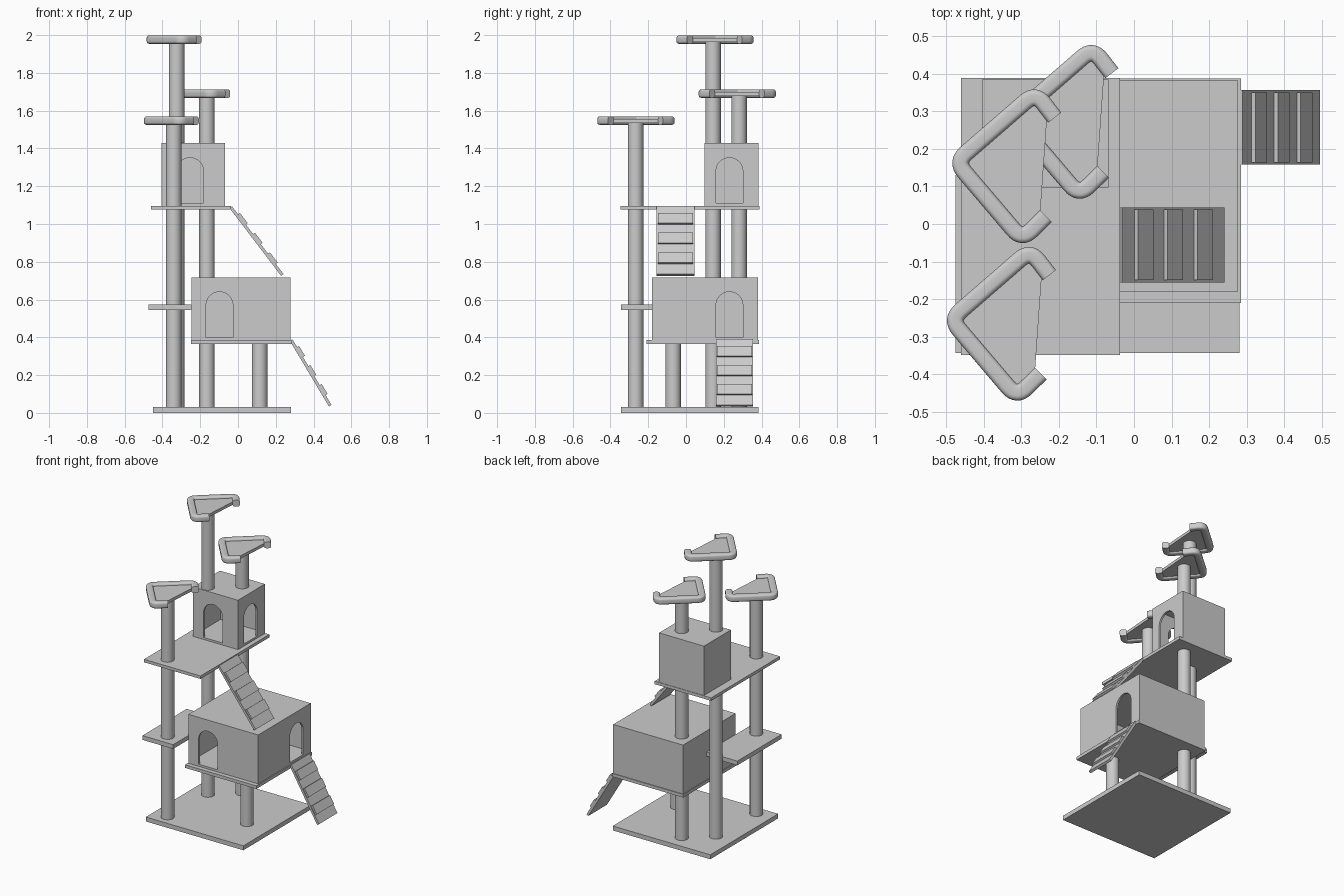
import bpy, bmesh, math
from mathutils import Vector, Matrix

if "Cube" in bpy.data.objects:
    bpy.data.objects.remove(bpy.data.objects["Cube"])


def finish(name, bm, smooth=False):
    bmesh.ops.recalc_face_normals(bm, faces=bm.faces)
    me = bpy.data.meshes.new(name)
    bm.to_mesh(me)
    bm.free()
    ob = bpy.data.objects.new(name, me)
    bpy.context.collection.objects.link(ob)
    if smooth:
        bpy.ops.object.select_all(action='DESELECT')
        bpy.context.view_layer.objects.active = ob
        ob.select_set(True)
        bpy.ops.object.shade_smooth_by_angle(angle=math.radians(40))
    return ob


def box(name, x, y, z):
    bm = bmesh.new()
    size = Matrix.Diagonal((x[1] - x[0], y[1] - y[0], z[1] - z[0], 1))
    mid = Matrix.Translation((sum(x) / 2, sum(y) / 2, sum(z) / 2))
    bmesh.ops.create_cube(bm, size=1, matrix=mid @ size)
    return finish(name, bm)


def post(name, x, y, z0, z1, r=0.041):
    bm = bmesh.new()
    bmesh.ops.create_cone(bm, cap_ends=True, segments=32, radius1=r, radius2=r,
                          depth=z1 - z0, matrix=Matrix.Translation((x, y, (z0 + z1) / 2)))
    return finish(name, bm, True)


def prism(name, pts, vec):
    bm = bmesh.new()
    face = bm.faces.new([bm.verts.new(p) for p in pts])
    ext = bmesh.ops.extrude_face_region(bm, geom=[face], use_keep_orig=True)
    bmesh.ops.translate(bm, vec=vec, verts=[v for v in ext['geom'] if isinstance(v, bmesh.types.BMVert)])
    return finish(name, bm)


def arch(c, z0, z1, hw=0.071, n=16):
    spring = z1 - hw
    curve = [(c + hw * math.cos(math.pi * i / n), spring + hw * math.sin(math.pi * i / n)) for i in range(n + 1)]
    return [(c - hw, z0), (c + hw, z0)] + curve


# Hollow house with arched doors in the front and right walls
def house(name, x, y, z, front_c, right_c, t=0.013):
    ob = box(name, x, y, z)
    d0, d1 = z[0] + 0.014, z[0] + 0.255
    cutters = [
        box("cavity_cutter", (x[0] + t, x[1] - t), (y[0] + t, y[1] - t), (z[0] + t, z[1] - t)),
        prism("front_door_cutter", [(a, y[0] - 0.05, b) for a, b in arch(front_c, d0, d1)], (0, 0.1, 0)),
        prism("right_door_cutter", [(x[1] - 0.05, a, b) for a, b in arch(right_c, d0, d1)], (0.1, 0, 0))]
    bpy.context.view_layer.objects.active = ob
    for c in cutters:
        m = ob.modifiers.new("cut", 'BOOLEAN')
        m.operation, m.solver, m.object = 'DIFFERENCE', 'EXACT', c
        bpy.ops.object.modifier_apply(modifier=m.name)
        bpy.data.objects.remove(c)


# Sloping ramp with three raised treads
def ramp(name, top, bottom, y, treads):
    a, b = Vector((top[0], 0, top[1])), Vector((bottom[0], 0, bottom[1]))
    d = (b - a).normalized()
    n = Vector((-d.z, 0, d.x))

    def slab(label, s0, s1, h0, h1, inset):
        pts = [a + d * s + n * h for s, h in ((s0, h0), (s1, h0), (s1, h1), (s0, h1))]
        for p in pts:
            p.y = y[0] + inset
        prism(label, pts, (0, y[1] - y[0] - 2 * inset, 0))

    length = (b - a).length
    slab(name, 0, length, -0.016, 0, 0)
    for i, (f0, f1) in enumerate(treads):
        slab(f"{name}_tread_{i + 1}", f0 * length, f1 * length, -0.001, 0.012, 0.006)


# Perch: padded rim swept along an open triangle, around a flat panel
RIM = [(-0.211, 0.283), (-0.262, 0.349), (-0.474, 0.165), (-0.298, -0.042), (-0.234, 0.021)]


def perch(name, dx, dy, z):
    pts = [Vector((p[0] + dx, p[1] + dy, z)) for p in RIM]
    path = [pts[0]]
    for p, q, r in zip(pts, pts[1:], pts[2:]):
        a, b = q + (p - q).normalized() * 0.036, q + (r - q).normalized() * 0.036
        path += [a.lerp(q, k / 8).lerp(q.lerp(b, k / 8), k / 8) for k in range(9)]
    path.append(pts[-1])
    # rounded-square cross-section
    h, r = 0.022, 0.013
    sec = []
    for i, (sx, sy) in enumerate(((1, 1), (-1, 1), (-1, -1), (1, -1))):
        for k in range(5):
            t = math.pi / 2 * (i + k / 4)
            sec.append((sx * (h - r) + r * math.cos(t), sy * (h - r) + r * math.sin(t)))
    bm = bmesh.new()
    rings = []
    for i, p in enumerate(path):
        t = (path[min(i + 1, len(path) - 1)] - path[max(i - 1, 0)]).normalized()
        side = Vector((-t.y, t.x, 0))
        rings.append([bm.verts.new(p + side * u + Vector((0, 0, v))) for u, v in sec])
    m = len(sec)
    for ra, rb in zip(rings, rings[1:]):
        for j in range(m):
            bm.faces.new((ra[j], ra[(j + 1) % m], rb[(j + 1) % m], rb[j]))
    bm.faces.new(rings[0])
    bm.faces.new(rings[-1])
    finish(name + "_rim", bm, True)
    inner = [(-0.232, 0.275), (-0.262, 0.33), (-0.458, 0.165), (-0.298, -0.024), (-0.25, 0.02)]
    prism(name + "_panel", [(x + dx, y + dy, z - 0.012) for x, y in inner], (0, 0, 0.02))


# Flat boards
box("base", (-0.45, 0.28), (-0.343, 0.383), (0, 0.03))
box("lower_platform", (-0.25, 0.284), (-0.21, 0.387), (0.365, 0.386))
box("side_shelf", (-0.475, -0.245), (-0.343, 0.13), (0.545, 0.574))
box("upper_platform", (-0.46, -0.037), (-0.348, 0.388), (1.076, 1.096))

# Houses
house("lower_house", (-0.245, 0.277), (-0.18, 0.382), (0.386, 0.717), -0.098, 0.23)
house("upper_house", (-0.404, -0.068), (0.097, 0.385), (1.096, 1.43), -0.254, 0.23)

# Posts
post("front_post_lower", -0.34, -0.267, 0.03, 1.076)
post("front_post_upper", -0.34, -0.267, 1.096, 1.535)
post("tall_post_lower", -0.325, 0.143, 0.03, 1.076)
post("tall_post_upper", -0.325, 0.143, 1.43, 1.965)
post("back_post_lower", -0.165, 0.281, 0.03, 0.365)
post("back_post_middle", -0.165, 0.281, 0.717, 1.076)
post("back_post_upper", -0.165, 0.281, 1.43, 1.68)
post("short_post", 0.115, -0.068, 0.03, 0.365)

# Ramps
TREADS = ((0.12, 0.27), (0.41, 0.56), (0.70, 0.85))
ramp("upper_ramp", (-0.032, 1.094), (0.241, 0.735), (-0.155, 0.044), TREADS)
ramp("lower_ramp", (0.288, 0.39), (0.495, 0.042), (0.158, 0.356), TREADS)

# Perches
perch("top_perch", 0, 0, 1.976)
perch("front_perch", -0.014, -0.419, 1.547)
perch("back_perch", 0.152, 0.118, 1.69)
